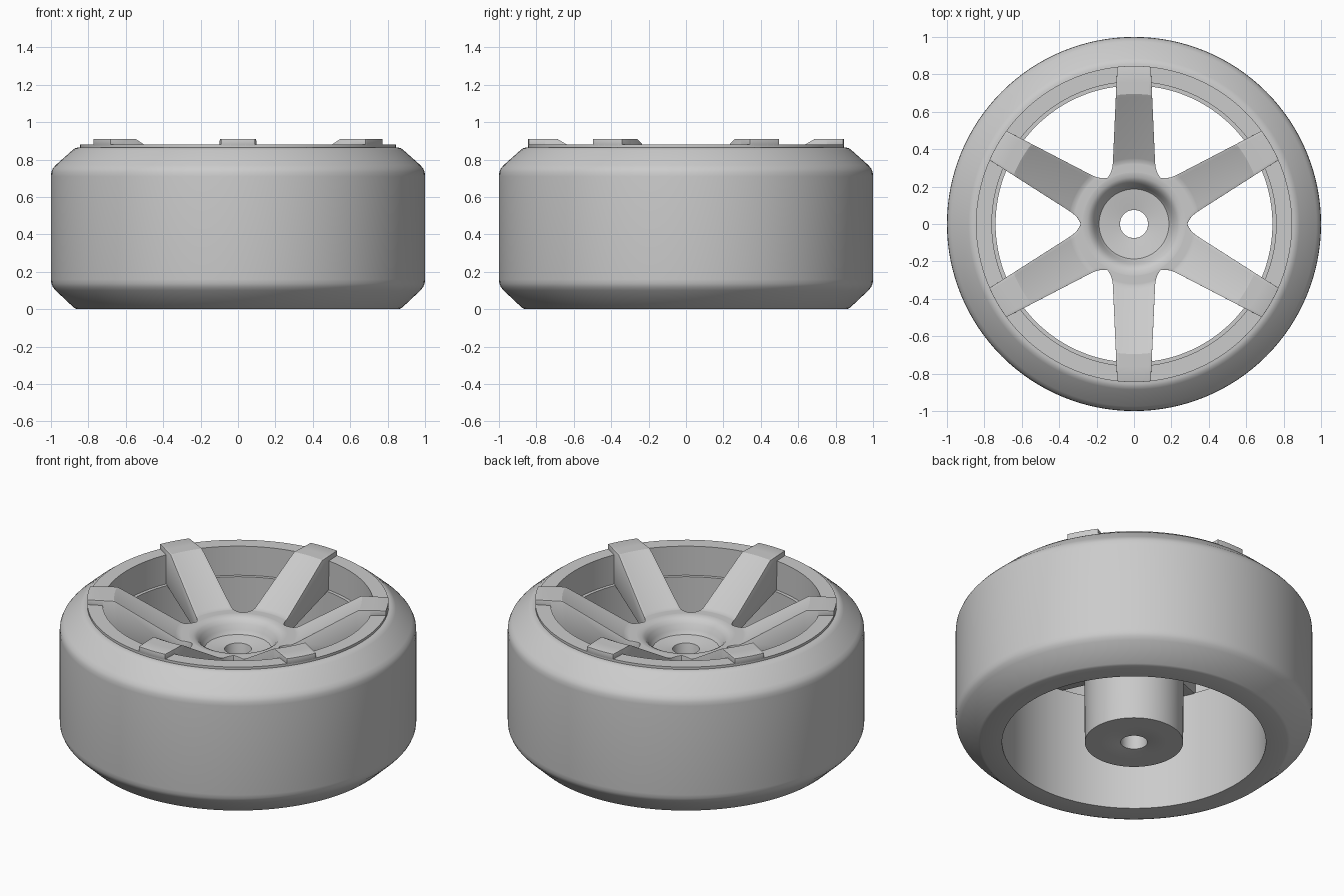
import bpy, bmesh, math

if "Cube" in bpy.data.objects:
    bpy.data.objects.remove(bpy.data.objects["Cube"], do_unlink=True)

grey = bpy.data.materials.new("light_grey")
grey.use_nodes = True
grey.diffuse_color = (0.6, 0.6, 0.6, 1)
grey.node_tree.nodes["Principled BSDF"].inputs["Base Color"].default_value = grey.diffuse_color


def finish(name, bm, bevel=0):
    """Turn a bmesh into a smooth-shaded object."""
    bmesh.ops.recalc_face_normals(bm, faces=bm.faces)
    mesh = bpy.data.meshes.new(name)
    bm.to_mesh(mesh)
    bm.free()
    mesh.materials.append(grey)
    obj = bpy.data.objects.new(name, mesh)
    bpy.context.collection.objects.link(obj)
    bpy.ops.object.select_all(action="DESELECT")
    bpy.context.view_layer.objects.active = obj
    obj.select_set(True)
    if bevel:
        mod = obj.modifiers.new("soft_edges", "BEVEL")
        mod.width, mod.segments = bevel, 2
        mod.limit_method, mod.angle_limit = "ANGLE", math.radians(50)
        bpy.ops.object.modifier_apply(modifier=mod.name)
    bpy.ops.object.shade_smooth_by_angle(angle=math.radians(28))
    return obj


def revolve(name, profile, steps=128):
    """Spin a closed (radius, height) section around z."""
    bm = bmesh.new()
    verts = [bm.verts.new((r, 0, z)) for r, z in profile]
    edges = [bm.edges.new((a, b)) for a, b in zip(verts, verts[1:] + verts[:1])]
    bmesh.ops.spin(bm, geom=verts + edges, cent=(0, 0, 0), axis=(0, 0, 1),
                   angle=math.tau, steps=steps, use_merge=True)
    bmesh.ops.remove_doubles(bm, verts=bm.verts, dist=1e-4)
    return finish(name, bm)


def interpolate(table, r):
    """Piecewise linear lookup."""
    for (a, u), (b, v) in zip(table, table[1:]):
        if r <= b:
            return u + (v - u) * max(0, (r - a) / (b - a))
    return table[-1][1]


# Tyre with rounded shoulders, straight inner wall and a step for the rim
revolve("tyre", [
    (.74, 0), (.86, 0), (.875, .006), (.975, .1), (.99, .118), (.998, .137), (1, .16),
    (1, .71), (.998, .733), (.99, .752), (.975, .77), (.885, .85), (.872, .86), (.855, .865),
    (.8, .865), (.8, .7), (.74, .7)])

# Thin raised rim ring, wider than the bore below it
revolve("rim_ring", [
    (.76, .7), (.8, .7), (.8, .865), (.845, .865), (.845, .88), (.76, .88)])

# Hub and six spokes: one plan outline with top and bottom height rules
TOP = [(.075, .6), (.187, .6), (.2, .625), (.215, .655), (.232, .676), (.25, .686),
       (.275, .69), (.33, .69), (.35, .698), (.68, .902), (.695, .91), (.845, .91)]
BOTTOM = [(.075, 0), (.276, 0), (.278, .58), (.758, .7), (.761, .875), (.845, .875)]
HALF_WIDTH = [(.285, .1425), (.288, .137), (.295, .13), (.305, .123), (.32, .117),
              (.345, .113), (.845, .09)]
stations = sorted({r for table in (TOP, BOTTOM, HALF_WIDTH) for r, _ in table})
COLUMNS = 12

bm = bmesh.new()
for spoke in range(6):
    middle = math.radians(30 + 60 * spoke)
    rows = []
    for r in stations:
        half = math.pi / 6
        if r > .285:
            half = math.asin(interpolate(HALF_WIDTH, r) / r)
        angles = [middle + half * (2 * i / COLUMNS - 1) for i in range(COLUMNS + 1)]
        rows.append([bm.verts.new((r * math.cos(a), r * math.sin(a), interpolate(TOP, r)))
                     for a in angles])
    for inner, outer in zip(rows, rows[1:]):
        for i in range(COLUMNS):
            bm.faces.new((inner[i], outer[i], outer[i + 1], inner[i + 1]))
bmesh.ops.remove_doubles(bm, verts=bm.verts, dist=1e-4)

# Thicken downwards to the underside heights
bottom = bmesh.ops.extrude_face_region(bm, geom=bm.faces[:], use_keep_orig=True)
for v in bottom["geom"]:
    if isinstance(v, bmesh.types.BMVert):
        v.co.z = interpolate(BOTTOM, math.hypot(v.co.x, v.co.y) - 1e-6)
finish("hub_and_spokes", bm, bevel=.01)
